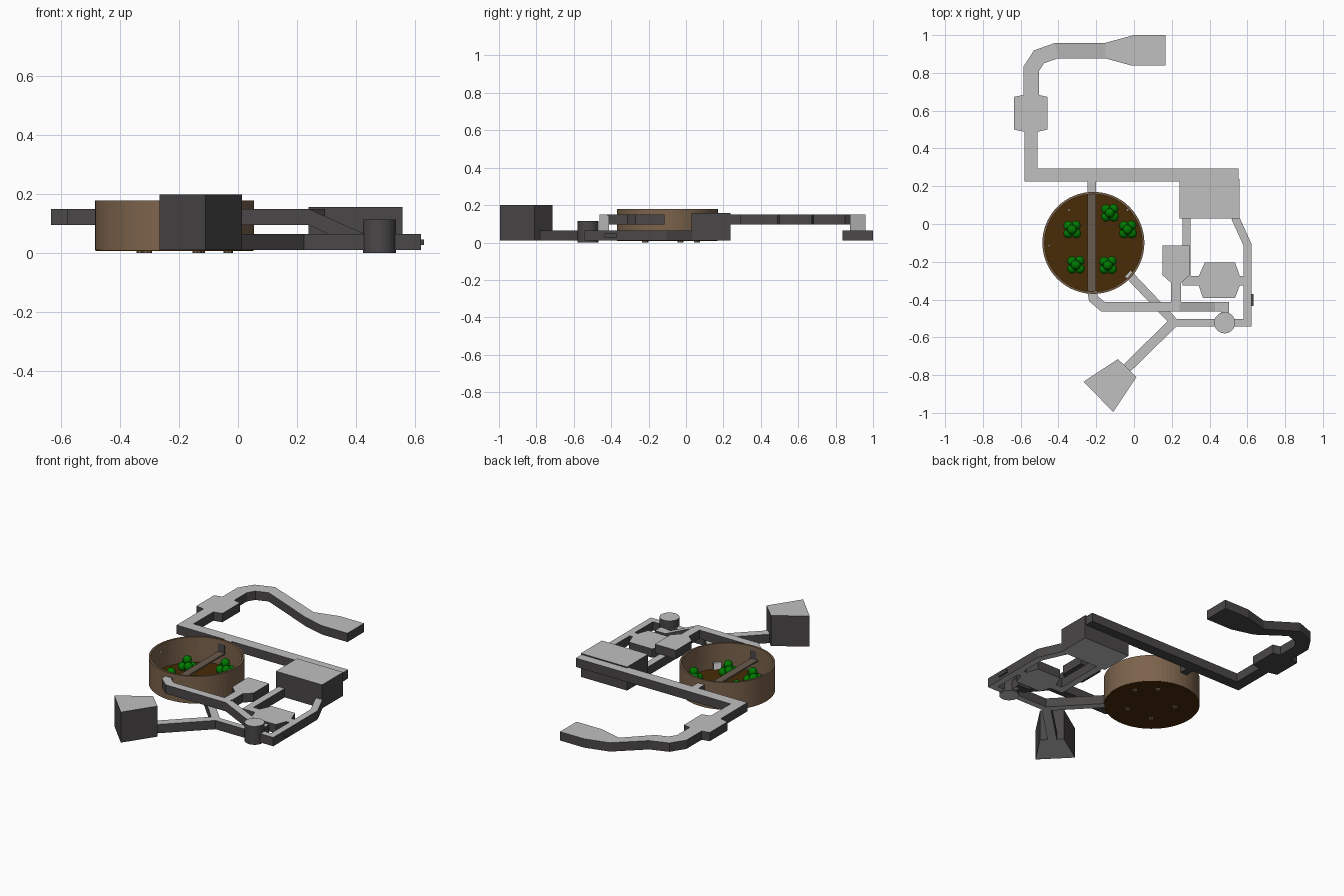
import bpy, bmesh, math
from mathutils import Vector

if "Cube" in bpy.data.objects:
    bpy.data.objects.remove(bpy.data.objects["Cube"])


def material(name, rgb):
    m = bpy.data.materials.new(name)
    m.diffuse_color = (*rgb, 1)
    m.use_nodes = True
    m.node_tree.nodes["Principled BSDF"].inputs["Base Color"].default_value = m.diffuse_color
    return m


ROOF = material("light_grey_roof", (0.53, 0.53, 0.53))
WALL = material("dark_grey_wall", (0.068, 0.063, 0.063))
BROWN = material("brown_wall", (0.20, 0.125, 0.072))
DECK = material("grey_brown_deck", (0.14, 0.105, 0.075))
SOIL = material("dark_soil", (0.065, 0.024, 0.002))
GREEN = material("leaf_green", (0.0, 0.19, 0.0))
WHITE = material("white_lamp", (0.8, 0.8, 0.8))
H = 0.055            # corridor height
LOW, HIGH = 0.01, 0.095  # floor levels


def finish(name, bm, mats, roofed=False, light_base=False):
    bmesh.ops.recalc_face_normals(bm, faces=bm.faces)
    if roofed:  # upward faces (and some undersides) take the roof colour
        for f in bm.faces:
            f.normal_update()
            f.material_index = 1 if f.normal.z > 0.5 or (light_base and f.normal.z < -0.5) else 0
    me = bpy.data.meshes.new(name)
    bm.to_mesh(me)
    bm.free()
    for m in mats:
        me.materials.append(m)
    ob = bpy.data.objects.new(name, me)
    bpy.context.collection.objects.link(ob)
    return ob


def room(name, pts, z0, z1, mats=(WALL, ROOF), roofed=True, light_base=False):
    bm = bmesh.new()
    lo = [bm.verts.new((x, y, z0)) for x, y in pts]
    hi = [bm.verts.new((x, y, z1)) for x, y in pts]
    bm.faces.new(lo)
    bm.faces.new(hi)
    n = len(pts)
    for i in range(n):
        j = (i + 1) % n
        bm.faces.new((lo[i], lo[j], hi[j], hi[i]))
    return finish(name, bm, mats, roofed, light_base)


def rect(x0, x1, y0, y1):
    return [(x0, y0), (x1, y0), (x1, y1), (x0, y1)]


def corridor(name, path, width, light_base=False):
    """Box section swept along (x, y, floor z) points with mitred corners."""
    bm = bmesh.new()
    P = [Vector(p) for p in path]
    rings = []
    for i, p in enumerate(P):
        d = [(b - a).to_2d().normalized() for a, b in zip(P[max(i - 1, 0):], P[max(i - 1, 0) + 1:i + 2])]
        t = (d[0] + d[-1]).normalized()
        s = Vector((-t.y, t.x, 0)) * (width / 2 / max(t.dot(d[0]), 0.4))
        up = Vector((0, 0, H))
        rings.append([bm.verts.new(v) for v in (p - s, p + s, p + s + up, p - s + up)])
    for a, b in zip(rings, rings[1:]):
        for k in range(4):
            bm.faces.new((a[k], a[(k + 1) % 4], b[(k + 1) % 4], b[k]))
    bm.faces.new(rings[0])
    bm.faces.new(rings[-1])
    return finish(name, bm, (WALL, ROOF), True, light_base)


def circle(cx, cy, r, n):
    return [(cx + r * math.cos(2 * math.pi * i / n), cy + r * math.sin(2 * math.pi * i / n)) for i in range(n)]


# Round garden: open ring wall, soil floor, walkway across
CX, CY, R, N = -0.215, -0.10, 0.27, 64
bm = bmesh.new()
rings = [[bm.verts.new((x, y, z)) for x, y in circle(CX, CY, r, N)]
         for r, z in ((R, 0.01), (R, 0.178), (R - 0.012, 0.178), (R - 0.012, 0.01))]
for k in range(4):
    a, b = rings[k], rings[(k + 1) % 4]
    for i in range(N):
        j = (i + 1) % N
        bm.faces.new((a[i], a[j], b[j], b[i]))
finish("garden_wall", bm, (BROWN,))
room("garden_floor", circle(CX, CY, R - 0.002, N), 0.008, 0.022, (SOIL,), False)
room("garden_walkway", rect(-0.246, -0.2, -0.365, 0.165), 0.093, 0.103, (DECK,), False)

# Plants: short trunk and a cluster of leaf balls
plants = [(-0.128, 0.058), (-0.328, -0.03), (-0.033, -0.03), (-0.308, -0.217), (-0.138, -0.219)]
for n, (px, py) in enumerate(plants):
    room(f"plant_trunk_{n}", circle(px, py, 0.016, 8), 0.0, 0.08, (BROWN,), False)
    bm = bmesh.new()
    for dx, dy, z in ((-0.02, -0.02, 0.06), (0.022, -0.02, 0.07), (0.02, 0.022, 0.055),
                      (-0.02, 0.02, 0.075), (0, 0, 0.1)):
        g = bmesh.ops.create_uvsphere(bm, u_segments=12, v_segments=8, radius=0.026)
        bmesh.ops.translate(bm, verts=g["verts"], vec=(px + dx, py + dy, z))
    for f in bm.faces:
        f.smooth = True
    finish(f"plant_leaves_{n}", bm, (GREEN,))

# Small lamps in the garden
for n, (x, y) in enumerate(((-0.345, 0.075), (-0.035, 0.075), (-0.45, -0.115))):
    room(f"garden_lamp_{n}", rect(x - 0.005, x + 0.005, y - 0.005, y + 0.005), 0.14, 0.15, (WHITE,), False)

# Upper level, back: long hall, side room, bend and end room
room("long_hall", rect(-0.58, 0.553, 0.225, 0.293), HIGH, HIGH + H)
room("garden_back_link", rect(-0.246, -0.2, 0.155, 0.23), HIGH, HIGH + H)
room("west_hall", rect(-0.58, -0.512, 0.29, 0.50), HIGH, HIGH + H)
room("west_room", [(-0.58, 0.488), (-0.512, 0.488), (-0.458, 0.5), (-0.458, 0.673), (-0.503, 0.683),
                   (-0.587, 0.683), (-0.635, 0.673), (-0.635, 0.5)], HIGH, HIGH + H)
corridor("north_bend", [(-0.545, 0.67, HIGH), (-0.545, 0.82, HIGH), (-0.503, 0.885, HIGH),
                        (-0.41, 0.918, HIGH), (-0.15, 0.918, LOW)], 0.082)
room("north_end_room", [(-0.152, 0.877), (-0.01, 0.838), (0.167, 0.838), (0.167, 1.0), (0, 1.0),
                        (-0.152, 0.959)], LOW, LOW + H)

# Upper level, front: hall from the garden ramping down, and a hanging room
corridor("front_hall", [(-0.222, -0.355, HIGH), (-0.215, -0.395, HIGH), (-0.165, -0.438, HIGH),
                        (0.24, -0.438, HIGH), (0.43, -0.438, LOW), (0.503, -0.438, LOW)], 0.05)
room("front_hall_link", rect(0.46, 0.503, -0.50, -0.44), LOW, LOW + H, light_base=True)
room("upper_room", [(0.15, -0.115), (0.15, -0.27), (0.197, -0.312), (0.197, -0.42), (0.25, -0.42),
                    (0.25, -0.312), (0.295, -0.27), (0.295, -0.115)], HIGH, HIGH + H)

# Lower level: east hall, tall rooms, round tower and connecting halls
room("east_block", rect(0.24, 0.558, 0.03, 0.237), LOW, 0.157, light_base=True)
room("inner_hall", rect(0.257, 0.3, -0.325, 0.035), LOW, LOW + H, light_base=True)
room("inner_cross_hall", rect(0.257, 0.59, -0.325, -0.275), LOW, LOW + H, light_base=True)
room("lower_room", [(0.343, -0.275), (0.375, -0.203), (0.535, -0.203), (0.56, -0.275), (0.56, -0.325),
                    (0.535, -0.392), (0.365, -0.392), (0.343, -0.325)], LOW, LOW + H, light_base=True)
corridor("east_hall", [(0.535, 0.035, LOW), (0.601, -0.11, LOW), (0.601, -0.542, LOW)], 0.042, True)
room("east_door", rect(0.615, 0.632, -0.435, -0.37), 0.027, 0.047, (WALL,), False)
room("round_tower", circle(0.48, -0.523, 0.056, 32), 0.0, 0.115, light_base=True)
room("tower_hall", rect(0.2, 0.622, -0.542, -0.503), LOW, LOW + H, light_base=True)
corridor("garden_diagonal_hall", [(-0.03, -0.265, LOW), (0.215, -0.523, LOW)], 0.045, True)
corridor("south_diagonal_hall", [(0.215, -0.515, LOW), (-0.05, -0.775, LOW)], 0.052, True)
room("south_block", [(-0.267, -0.835), (-0.11, -0.995), (0.013, -0.81), (-0.085, -0.715)], LOW, 0.2,
     light_base=True)

# Light door plate where the diagonal hall enters the garden
room("garden_door", [(-0.0137, -0.2495), (-0.0463, -0.2805), (-0.049, -0.2775), (-0.0165, -0.2465)],
     0.022, LOW + H, (WHITE,), False)
